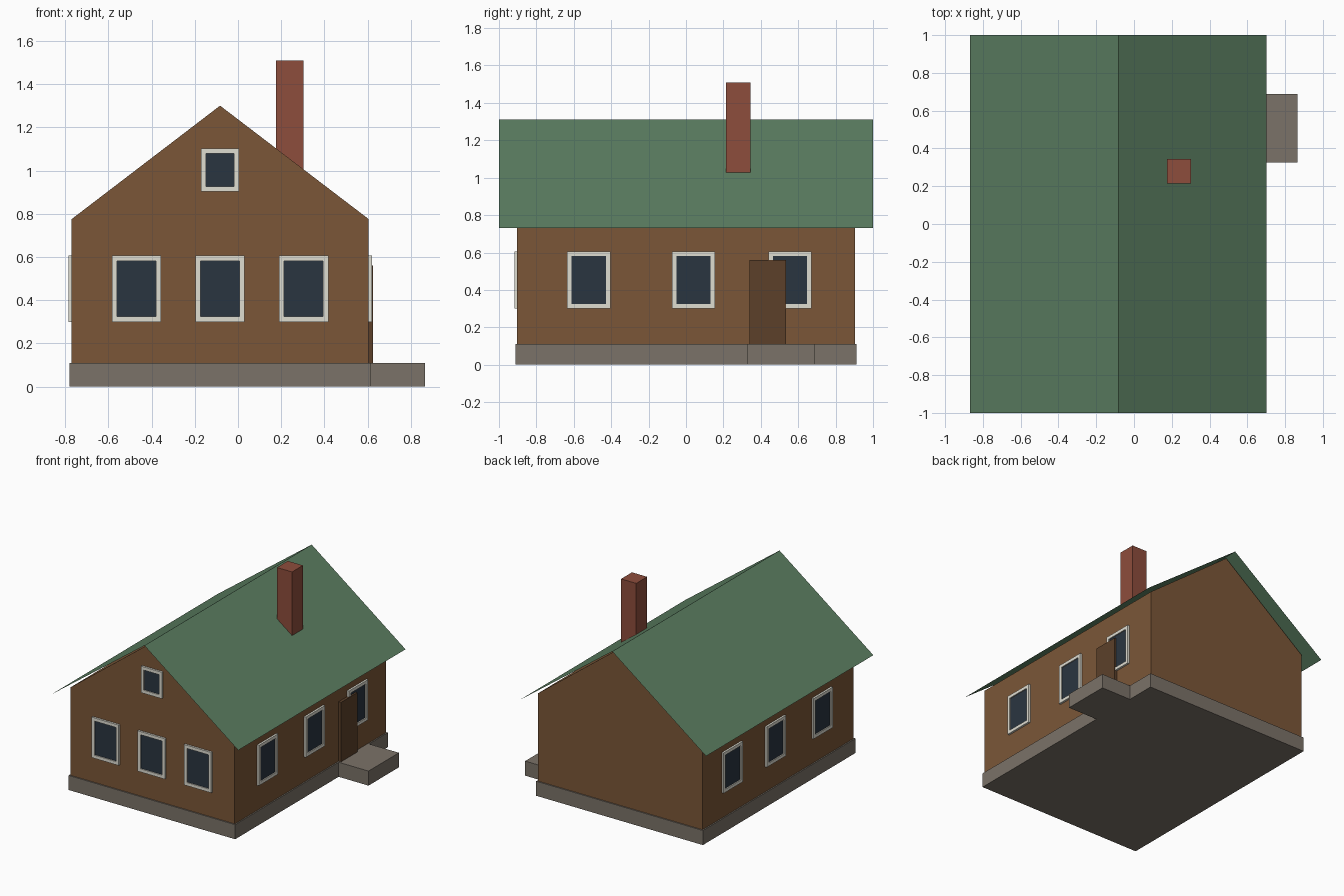
import bpy, bmesh
from mathutils import Vector

if "Cube" in bpy.data.objects:
    bpy.data.objects.remove(bpy.data.objects["Cube"])


def material(name, rgb):
    m = bpy.data.materials.new(name)
    m.diffuse_color = [(c / 255) ** 2.2 for c in rgb] + [1]
    m.use_nodes = True
    m.node_tree.nodes["Principled BSDF"].inputs["Base Color"].default_value = m.diffuse_color
    return m


BROWN = material("brown_wall", (122, 87, 58))
GREEN = material("green_roof", (92, 126, 98))
BRICK = material("brick", (140, 78, 62))
STONE = material("stone", (122, 114, 104))
WOOD = material("dark_wood", (92, 66, 46))
WHITE = material("frame_white", (222, 220, 208))
GLASS = material("dark_glass", (46, 56, 66))


def finish(name, bm, mat):
    bmesh.ops.recalc_face_normals(bm, faces=bm.faces)
    me = bpy.data.meshes.new(name)
    bm.to_mesh(me)
    bm.free()
    me.materials.append(mat)
    ob = bpy.data.objects.new(name, me)
    bpy.context.collection.objects.link(ob)
    return ob


def prism(name, points, sweep, mat):
    """Extrude a closed outline of 3D points along a vector."""
    bm = bmesh.new()
    face = bm.faces.new([bm.verts.new(p) for p in points])
    ext = bmesh.ops.extrude_face_region(bm, geom=[face], use_keep_orig=True)
    moved = [v for v in ext["geom"] if isinstance(v, bmesh.types.BMVert)]
    bmesh.ops.translate(bm, verts=moved, vec=sweep)
    return finish(name, bm, mat)


def box(name, x0, x1, y0, y1, z0, z1, mat):
    return prism(name, [(x0, y0, z0), (x1, y0, z0), (x1, y1, z0), (x0, y1, z0)],
                 (0, 0, z1 - z0), mat)


def window(name, origin, across, out, w, h):
    """Frame ring with a recessed pane; origin is the centre on the wall."""
    o, a, n, up = Vector(origin), Vector(across), Vector(out), Vector((0, 0, 1))
    t = 0.024

    def rect(w, h, d):
        return [o + a * (sx * w / 2) + up * (sz * h / 2) + n * d
                for sx, sz in ((-1, -1), (1, -1), (1, 1), (-1, 1))]

    bm = bmesh.new()
    loops = [[bm.verts.new(p) for p in rect(*r)] for r in (
        (w, h, 0), (w, h, 0.015), (w - 2 * t, h - 2 * t, 0.015), (w - 2 * t, h - 2 * t, 0))]
    for k in range(4):
        p, q = loops[k], loops[(k + 1) % 4]
        for i in range(4):
            j = (i + 1) % 4
            bm.faces.new((p[i], p[j], q[j], q[i]))
    finish(name + "_frame", bm, WHITE)
    prism(name + "_pane", rect(w - 2 * t, h - 2 * t, 0), n * 0.007, GLASS)


CX = -0.083
# stone base with the door step in one outline
base = [(-0.78, -0.912), (0.615, -0.912), (0.615, 0.325), (0.865, 0.325),
        (0.865, 0.688), (0.615, 0.688), (0.615, 0.912), (-0.78, 0.912)]
prism("foundation", [(x, y, 0) for x, y in base], (0, 0, 0.11), STONE)

# gabled walls
gable = [(-0.77, 0.11), (0.605, 0.11), (0.605, 0.775), (CX, 1.30), (-0.77, 0.775)]
prism("walls", [(x, -0.903, z) for x, z in gable], (0, 1.806, 0), BROWN)

# thin sheet roof
bm = bmesh.new()
rows = [[bm.verts.new((x, y, z)) for x, z in ((-0.868, 0.73), (CX, 1.312), (0.702, 0.73))]
        for y in (-1, 1)]
for i in range(2):
    bm.faces.new((rows[0][i], rows[0][i + 1], rows[1][i + 1], rows[1][i]))
roof = finish("roof", bm, GREEN)
if roof.data.polygons[0].normal.z < 0:
    roof.data.flip_normals()

# chimney and door
box("chimney", 0.175, 0.302, 0.215, 0.345, 0.95, 1.508, BRICK)
box("door", 0.60, 0.625, 0.34, 0.535, 0.11, 0.56, WOOD)

# windows: front row, attic, both sides
for i, x in enumerate((-0.47, CX, 0.304)):
    window(f"front_window_{i}", (x, -0.903, 0.453), (1, 0, 0), (0, -1, 0), 0.228, 0.306)
window("attic_window", (CX, -0.903, 1.002), (1, 0, 0), (0, -1, 0), 0.176, 0.2)
for i, y in enumerate((-0.52, 0.04, 0.555)):
    window(f"right_window_{i}", (0.605, y, 0.453), (0, 1, 0), (1, 0, 0), 0.23, 0.306)
    window(f"left_window_{i}", (-0.77, y, 0.453), (0, 1, 0), (-1, 0, 0), 0.23, 0.306)
